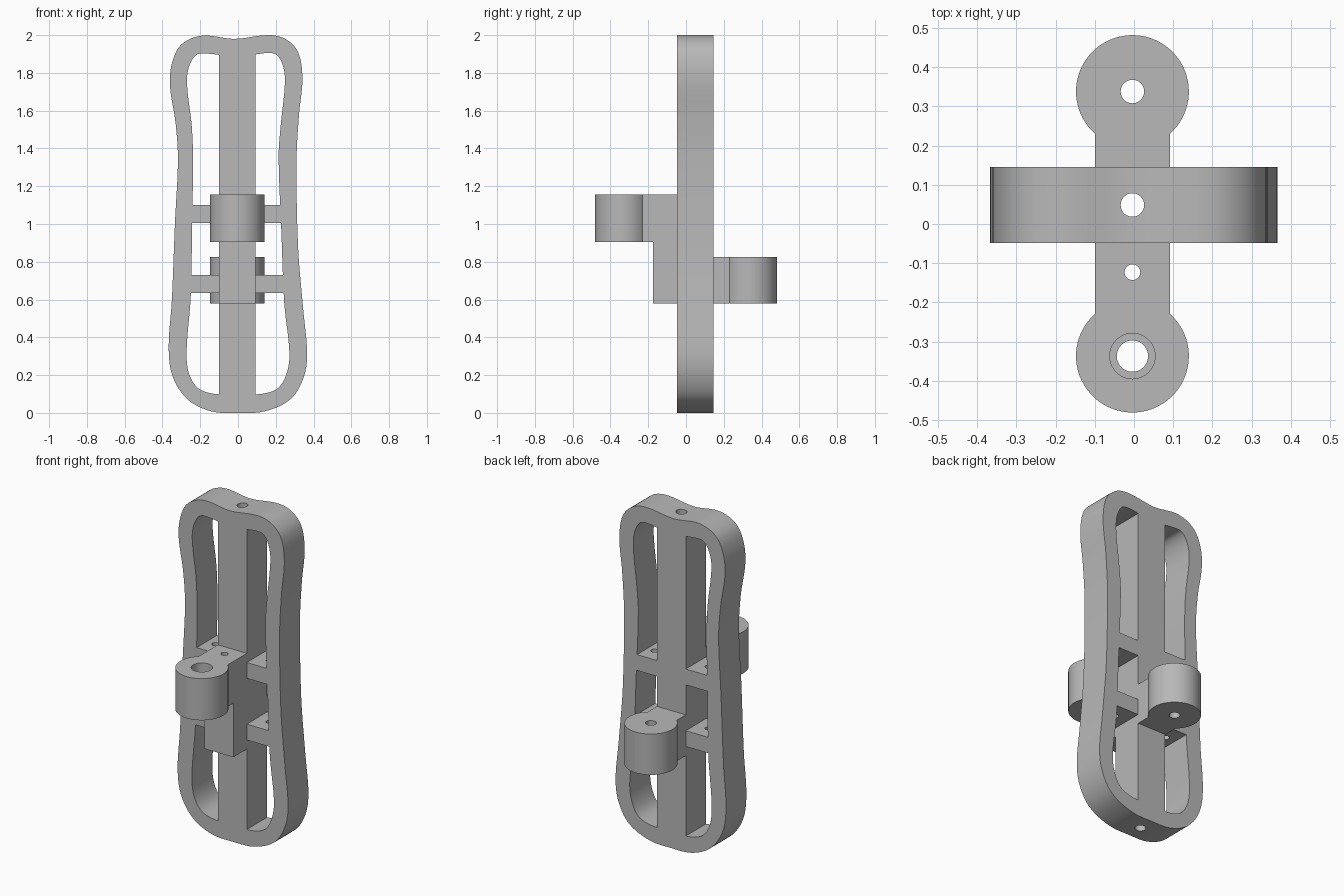
import bpy
import bmesh
from math import cos, sin, pi, asin, radians
from mathutils import Vector
from mathutils.geometry import interpolate_bezier

default_cube = bpy.data.objects.get("Cube")
if default_cube:
    bpy.data.objects.remove(default_cube, do_unlink=True)

# Single grey material
grey = bpy.data.materials.new("matte grey")
grey.use_nodes = True
grey.diffuse_color = (0.48, 0.48, 0.48, 1)
grey.node_tree.nodes["Principled BSDF"].inputs["Base Color"].default_value = grey.diffuse_color

FRONT, BACK = -0.048, 0.145
SPINE_X, SPINE_HALF = -0.004, 0.096
BORE_Y = (FRONT + BACK) / 2


def smooth_loop(points, steps=6):
    """Closed smooth curve through the given points."""
    pts = [Vector((x, z, 0)) for x, z in points]
    count = len(pts)
    tangents = [(pts[(i + 1) % count] - pts[i - 1]).normalized() for i in range(count)]
    result = []
    for i in range(count):
        j = (i + 1) % count
        reach = (pts[j] - pts[i]).length / 3
        arc = interpolate_bezier(pts[i], pts[i] + tangents[i] * reach,
                                 pts[j] - tangents[j] * reach, pts[j], steps + 1)
        result += [(p.x, p.y) for p in arc[:-1]]
    return result


def prism(name, outline, low, high, axis="z"):
    """Extrude a flat outline along the z or y axis."""
    bm = bmesh.new()

    def place(u, v, w):
        return (u, v, w) if axis == "z" else (u, w, v)

    face = bm.faces.new([bm.verts.new(place(u, v, low)) for u, v in outline])
    extruded = bmesh.ops.extrude_face_region(bm, geom=[face])["geom"]
    verts = [g for g in extruded if isinstance(g, bmesh.types.BMVert)]
    bmesh.ops.translate(bm, verts=verts, vec=place(0, 0, high - low))
    bmesh.ops.recalc_face_normals(bm, faces=bm.faces)
    mesh = bpy.data.meshes.new(name)
    bm.to_mesh(mesh)
    bm.free()
    mesh.materials.append(grey)
    obj = bpy.data.objects.new(name, mesh)
    bpy.context.collection.objects.link(obj)
    return obj


def box(name, x0, x1, y0, y1, z0, z1):
    return prism(name, [(x0, y0), (x1, y0), (x1, y1), (x0, y1)], z0, z1)


def bore(x, y, radius, z0, z1, sides=40):
    ring = [(x + radius * cos(2 * pi * i / sides), y + radius * sin(2 * pi * i / sides))
            for i in range(sides)]
    return prism("bore_cutter", ring, z0, z1)


def cut(target, *cutters):
    """Subtract each cutter in turn, then remove it."""
    for cutter in cutters:
        cutter.hide_render = True
        mod = target.modifiers.new("cut", "BOOLEAN")
        mod.operation, mod.solver, mod.object = "DIFFERENCE", "EXACT", cutter
        bpy.context.view_layer.update()
        graph = bpy.context.evaluated_depsgraph_get()
        result = bpy.data.meshes.new_from_object(target.evaluated_get(graph))
        target.modifiers.clear()
        target.data = result
        bpy.data.objects.remove(cutter, do_unlink=True)


def keyhole(side, centre, radius, wall):
    """Round boss joined to the wall by a straight web."""
    start = asin(SPINE_HALF / radius)
    steps = 56
    angles = [start + (2 * pi - 2 * start) * i / steps for i in range(steps + 1)]
    arc = [(SPINE_X + radius * sin(a), side * (centre - radius * cos(a))) for a in angles]
    return arc + [(SPINE_X - SPINE_HALF, wall), (SPINE_X + SPINE_HALF, wall)]


# Frame outlines (x, z)
outer = [(0, 0), (.14, .008), (.275, .07), (.345, .18), (.366, .31), (.345, .55),
         (.318, .88), (.31, 1.34), (.323, 1.58), (.341, 1.77), (.318, 1.91),
         (.25, 1.98), (.16, 2), (-.02, 1.98), (-.19, 1.997), (-.3, 1.95),
         (-.35, 1.85), (-.36, 1.73), (-.33, 1.53), (-.318, 1.34), (-.334, 1),
         (-.35, .6), (-.367, .34), (-.345, .19), (-.265, .07), (-.14, .008)]
inner = [(0, .1), (.12, .1), (.21, .13), (.258, .21), (.272, .32), (.245, .58),
         (.23, .95), (.215, 1.36), (.226, 1.52), (.248, 1.74), (.24, 1.83),
         (.205, 1.895), (.15, 1.905), (0, 1.885), (-.16, 1.902), (-.22, 1.895),
         (-.26, 1.83), (-.27, 1.74), (-.245, 1.52), (-.238, 1.34), (-.243, 1),
         (-.25, .62), (-.272, .33), (-.26, .21), (-.21, .13), (-.12, .1)]

# Window cutter: the inner outline without the spine and crossbars
windows = prism("window_cutter", smooth_loop(inner), FRONT - 0.1, BACK + 0.1, "y")
cut(windows,
    box("spine_space", SPINE_X - SPINE_HALF, SPINE_X + SPINE_HALF, -1, 1, -1, 3),
    box("upper_bar_space", -1, 1, -1, 1, 1.005, 1.1),
    box("lower_bar_space", -1, 1, -1, 1, 0.635, 0.73))

# Frame with spine, crossbars and vertical bores
frame = prism("frame", smooth_loop(outer), FRONT, BACK, "y")
cut(frame, windows, bore(SPINE_X, BORE_Y, 0.03, -0.1, 2.1),
    *[bore(SPINE_X + s * 0.18, BORE_Y, 0.02, 0.6, 1.13) for s in (-1, 1)])

# Front arm with counterbored boss, and the block beneath it
front_arm = prism("front_arm", keyhole(-1, 0.337, 0.144, FRONT), 0.905, 1.155)
cut(front_arm, bore(SPINE_X, -0.337, 0.04, 0.8, 1.3),
    bore(SPINE_X, -0.337, 0.058, 1.0, 1.3),
    bore(SPINE_X, -0.123, 0.02, 0.8, 1.3))
front_block = box("front_block", SPINE_X - SPINE_HALF, SPINE_X + SPINE_HALF,
                  -0.175, FRONT, 0.58, 0.905)
cut(front_block, bore(SPINE_X, -0.123, 0.02, 0.5, 1))

# Back arm with plain boss
back_arm = prism("back_arm", keyhole(1, 0.338, 0.144, BACK), 0.58, 0.825)
cut(back_arm, bore(SPINE_X, 0.338, 0.03, 0.5, 0.9))

# Smooth the curved walls, keep the rims sharp
bpy.ops.object.select_all(action="DESELECT")
for part in (frame, front_arm, front_block, back_arm):
    part.select_set(True)
    bpy.context.view_layer.objects.active = part
bpy.ops.object.shade_smooth_by_angle(angle=radians(30))
